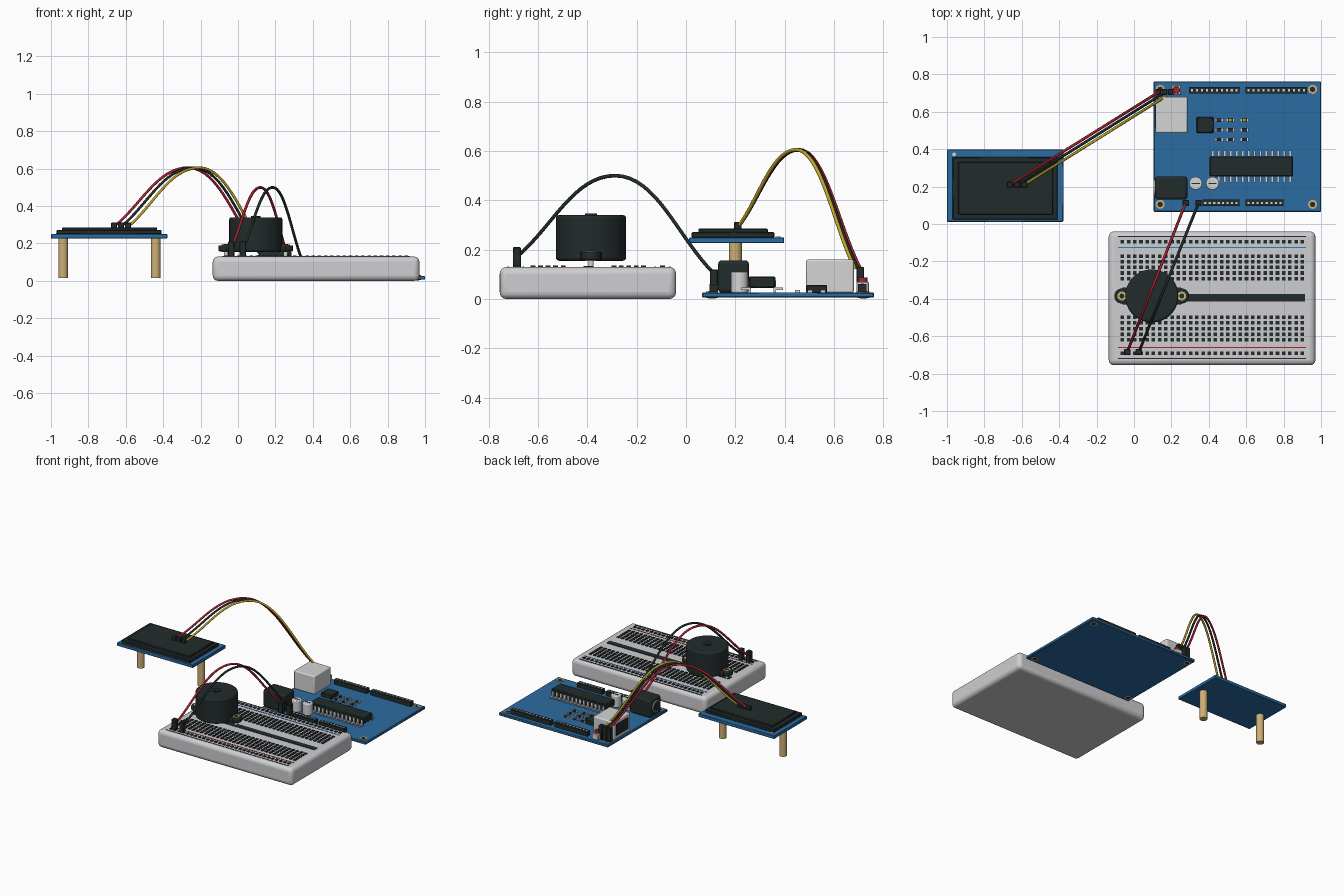
import bpy, bmesh, math
from mathutils import Vector, Matrix

if "Cube" in bpy.data.objects:
    bpy.data.objects.remove(bpy.data.objects["Cube"])


def material(name, r, g, b):
    m = bpy.data.materials.new(name)
    m.use_nodes = True
    m.diffuse_color = (r, g, b, 1)
    m.node_tree.nodes["Principled BSDF"].inputs["Base Color"].default_value = (r, g, b, 1)
    return m


BLUE = material("board blue", 0.025, 0.15, 0.36)
GREY = material("light grey plastic", 0.62, 0.62, 0.64)
DARK = material("charcoal", 0.016, 0.024, 0.024)
BRASS = material("brass", 0.62, 0.43, 0.18)
SILVER = material("silver", 0.66, 0.66, 0.66)
RED = material("red", 0.42, 0.015, 0.03)
YELLOW = material("yellow", 0.55, 0.38, 0.02)
STRIPE = material("stripe blue", 0.02, 0.2, 0.6)


def finish(name, bm, mat, bevel=0, segments=3):
    mesh = bpy.data.meshes.new(name)
    bm.to_mesh(mesh)
    bm.free()
    mesh.materials.append(mat)
    ob = bpy.data.objects.new(name, mesh)
    bpy.context.collection.objects.link(ob)
    if bevel:
        mod = ob.modifiers.new("bevel", "BEVEL")
        mod.width, mod.segments = bevel, segments
        mod.limit_method = "ANGLE"
    bpy.ops.object.select_all(action="DESELECT")
    ob.select_set(True)
    bpy.context.view_layer.objects.active = ob
    bpy.ops.object.shade_smooth_by_angle(angle=math.radians(35))
    return ob


def add_box(bm, x0, x1, y0, y1, z0, z1):
    mat = Matrix.Translation(((x0 + x1) / 2, (y0 + y1) / 2, (z0 + z1) / 2))
    bmesh.ops.create_cube(bm, size=1, matrix=mat @ Matrix.Diagonal((x1 - x0, y1 - y0, z1 - z0, 1)))


def box(name, mat, x, y, z, bevel=0, segments=3):
    bm = bmesh.new()
    add_box(bm, *x, *y, *z)
    return finish(name, bm, mat, bevel, segments)


def boxes(name, mat, centres, sx, sy, z):
    """Many equal small blocks in one mesh."""
    bm = bmesh.new()
    for x, y in centres:
        add_box(bm, x - sx / 2, x + sx / 2, y - sy / 2, y + sy / 2, *z)
    return finish(name, bm, mat)


def cylinder(name, mat, x, y, z, r, bevel=0, sides=32):
    bm = bmesh.new()
    at = Matrix.Translation((x, y, (z[0] + z[1]) / 2))
    bmesh.ops.create_cone(bm, cap_ends=True, segments=sides, radius1=r, radius2=r,
                          depth=z[1] - z[0], matrix=at)
    return finish(name, bm, mat, bevel)


def row(start, end, n):
    return [start + (end - start) * i / (n - 1) for i in range(n)]


def wire(name, mat, start, end, peak):
    a, b = Vector(start), Vector(end)
    top = (a + b) / 2
    top.z = peak
    curve = bpy.data.curves.new(name, "CURVE")
    curve.dimensions = "3D"
    curve.bevel_depth, curve.bevel_resolution, curve.resolution_u = 0.0075, 2, 16
    sp = curve.splines.new("BEZIER")
    sp.bezier_points.add(2)
    flat = Vector((b.x - a.x, b.y - a.y, 0)) * 0.21
    ends = (a.lerp(top, 0.36), b.lerp(top, 0.36))
    lefts = (a * 2 - ends[0], top - flat, ends[1])
    rights = (ends[0], top + flat, b * 2 - ends[1])
    for p, co, left, right in zip(sp.bezier_points, (a, top, b), lefts, rights):
        p.handle_left_type = p.handle_right_type = "FREE"
        p.co, p.handle_left, p.handle_right = co, left, right
    ob = bpy.data.objects.new(name, curve)
    ob.data.materials.append(mat)
    bpy.context.collection.objects.link(ob)


# Breadboard with socket holes, centre channel and rail lines
box("breadboard", GREY, (-0.135, 0.97), (-0.755, -0.04), (0, 0.13), 0.028, 4)
hole_rows = [-0.095, -0.69] + row(-0.172, -0.292, 5) + row(-0.498, -0.62, 5)
boxes("breadboard_holes", DARK, [(x, y) for y in hole_rows for x in row(-0.062, 0.9, 30)],
      0.019, 0.019, (0.126, 0.135))
box("centre_channel", DARK, (-0.085, 0.915), (-0.415, -0.375), (0.126, 0.133))
for label, y, mat in (("blue", -0.125, STRIPE), ("red", -0.66, RED),
                      ("rear_dark", -0.066, DARK), ("front_dark", -0.72, DARK)):
    box(label + "_rail_line", mat, (-0.085, 0.92), (y - 0.003, y + 0.003), (0.126, 0.132))

# Buzzer with mounting ears
bx, by = 0.095, -0.385
cylinder("buzzer_body", DARK, bx, by, (0.155, 0.34), 0.142, 0.012, 48)
cylinder("buzzer_port", DARK, bx, by, (0.335, 0.346), 0.025)
box("buzzer_ear_bar", DARK, (bx - 0.16, bx + 0.16), (by - 0.045, by + 0.045), (0.158, 0.19), 0.006)
for side, x in (("right", bx - 0.16), ("left", bx + 0.16)):
    cylinder(side + "_ear", DARK, x, by, (0.158, 0.19), 0.04, 0.006)
    cylinder(side + "_ear_eyelet", BRASS, x, by, (0.155, 0.194), 0.024)
    cylinder(side + "_ear_hole", DARK, x, by, (0.19, 0.196), 0.013)
    cylinder(side + "_ear_pin", SILVER, x, by, (0.12, 0.157), 0.011)

# Controller board and mounting holes
box("controller_board", BLUE, (0.105, 1.0), (0.065, 0.762), (0.006, 0.027), 0.004, 1)
for x in (0.14, 0.955):
    for y in (0.105, 0.72):
        cylinder("mount_ring", BRASS, x, y, (0.004, 0.03), 0.024)
        cylinder("mount_hole", DARK, x, y, (0.003, 0.032), 0.014)

# Pin headers with sockets
for name, x0, x1, y, n in (("rear_header_a", 0.295, 0.565, 0.715, 10), ("rear_header_b", 0.595, 0.925, 0.715, 12),
                           ("front_header_a", 0.365, 0.565, 0.113, 8), ("front_header_b", 0.595, 0.8, 0.113, 8)):
    box(name, DARK, (x0, x1), (y - 0.017, y + 0.017), (0.025, 0.06))
    boxes(name + "_sockets", SILVER, [(x, y) for x in row(x0 + 0.016, x1 - 0.016, n)],
          0.011, 0.011, (0.056, 0.062))

# Data socket, power jack, capacitors
box("data_socket", SILVER, (0.115, 0.285), (0.487, 0.68), (0.025, 0.16), 0.008)
box("data_socket_opening", DARK, (0.112, 0.117), (0.515, 0.652), (0.05, 0.135))
box("power_jack", DARK, (0.112, 0.285), (0.13, 0.255), (0.025, 0.157), 0.015)
for name, r, out, mat in (("jack_ring", 0.043, 0.004, SILVER), ("jack_bore", 0.036, 0.006, DARK)):
    ring = cylinder(name, mat, 0, 0, (0, 0.01), r)
    ring.matrix_world = Matrix.Translation((0.113, 0.192, 0.095)) @ Matrix.Rotation(-math.pi / 2, 4, "Y")
    ring.location.x += 0.006 - out
for x in (0.33, 0.42):
    cylinder("capacitor", SILVER, x, 0.217, (0.025, 0.11), 0.035, 0.006)
    box("capacitor_mark", DARK, (x - 0.022, x + 0.022), (0.214, 0.22), (0.108, 0.112))

# Chips and surface parts
box("small_chip", DARK, (0.335, 0.425), (0.487, 0.572), (0.025, 0.057), 0.004, 1)
box("main_chip", DARK, (0.405, 0.85), (0.255, 0.362), (0.045, 0.092), 0.005, 1)
legs = row(0.422, 0.835, 14)
boxes("chip_feet", SILVER, [(x, y) for x in legs for y in (0.24, 0.377)], 0.013, 0.034, (0.036, 0.046))
boxes("chip_pins", SILVER, [(x, y) for x in legs for y in (0.258, 0.359)], 0.013, 0.01, (0.025, 0.075))
small = [(x, y) for x in (0.455, 0.515, 0.59) for y in (0.452, 0.503, 0.555)]
boxes("resistor_bodies", DARK, small, 0.03, 0.018, (0.025, 0.036))
for dx in (-0.018, 0.018):
    boxes("resistor_ends", SILVER, [(x + dx, y) for x, y in small], 0.009, 0.02, (0.025, 0.037))
boxes("status_lights", YELLOW, [(0.515, 0.555), (0.59, 0.555)], 0.014, 0.014, (0.03, 0.039))

# Reset button
box("reset_base", SILVER, (0.2, 0.252), (0.69, 0.742), (0.025, 0.07), 0.004, 1)
cylinder("reset_button", RED, 0.226, 0.716, (0.065, 0.088), 0.019, 0.003)

# Sensor panel on brass posts
box("sensor_board", BLUE, (-1.0, -0.378), (0.012, 0.398), (0.226, 0.25), 0.003, 1)
box("sensor_plate", DARK, (-0.97, -0.408), (0.023, 0.358), (0.248, 0.272), 0.004, 1)
box("sensor_face", DARK, (-0.94, -0.432), (0.05, 0.332), (0.268, 0.286), 0.004, 1)
cylinder("sensor_corner_pad", SILVER, -0.962, 0.372, (0.246, 0.254), 0.01)
for x in (-0.935, -0.44):
    cylinder("support_post", BRASS, x, 0.2, (0.015, 0.23), 0.026)

# Sensor wires with plugs at both ends
sensor_ends = ((RED, "red", -0.663, 0.132, 0.705), (DARK, "dark", -0.625, 0.152, 0.695),
               (YELLOW, "yellow", -0.587, 0.172, 0.684))
for mat, label, x, ex, ey in sensor_ends:
    wire(label + "_sensor_wire", mat, (x, 0.21, 0.29), (ex, ey, 0.125), 0.605)
    box(label + "_sensor_plug", DARK, (x - 0.016, x + 0.016), (0.195, 0.225), (0.28, 0.312), 0.003, 1)
for x in (0.13, 0.163, 0.197):
    box("board_plug", DARK, (x - 0.015, x + 0.015), (0.69, 0.722), (0.025, 0.13), 0.003, 1)

# Buzzer wires with plugs at both ends
for mat, label, x, ex in ((RED, "red", -0.037, 0.276), (DARK, "dark", 0.025, 0.345)):
    wire(label + "_buzzer_wire", mat, (x, -0.687, 0.17), (ex, 0.112, 0.105), 0.5)
    for px, py, z in ((x, -0.685, (0.12, 0.21)), (ex, 0.113, (0.025, 0.12))):
        box(label + "_buzzer_plug", DARK, (px - 0.017, px + 0.017), (py - 0.016, py + 0.016), z, 0.003, 1)
